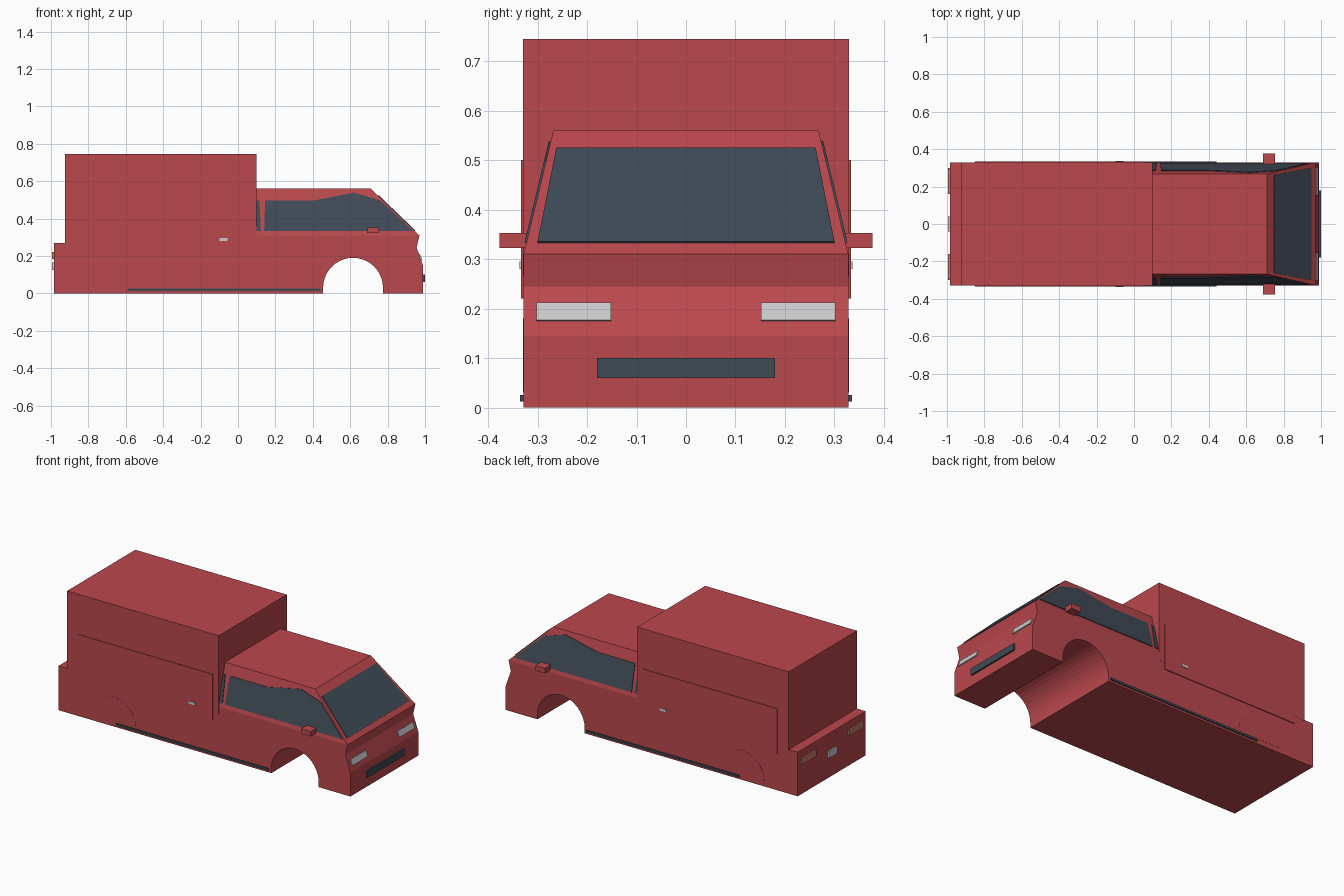
import bpy, bmesh, math
from mathutils import Vector

cube = bpy.data.objects.get("Cube")
if cube:
    bpy.data.objects.remove(cube, do_unlink=True)


def material(name, rgb):
    m = bpy.data.materials.new(name)
    m.use_nodes = True
    m.diffuse_color = (*rgb, 1)
    m.node_tree.nodes["Principled BSDF"].inputs["Base Color"].default_value = (*rgb, 1)
    return m


RED = material("red_paint", (0.5, 0.065, 0.075))
DARK = material("dark_glass", (0.05, 0.069, 0.093))
LIGHT = material("pale_grey", (0.6, 0.6, 0.6))
TAIL = material("tail_light_brown", (0.55, 0.21, 0.14))


def finish(name, bm, mat):
    bmesh.ops.recalc_face_normals(bm, faces=bm.faces)
    me = bpy.data.meshes.new(name)
    bm.to_mesh(me)
    bm.free()
    me.materials.append(mat)
    ob = bpy.data.objects.new(name, me)
    bpy.context.collection.objects.link(ob)
    return ob


def prism(name, points, offset, mat):
    """Extrude a flat polygon along an offset vector."""
    bm = bmesh.new()
    face = bm.faces.new([bm.verts.new(p) for p in points])
    ext = bmesh.ops.extrude_face_region(bm, geom=[face])["geom"]
    moved = [v for v in ext if isinstance(v, bmesh.types.BMVert)]
    bmesh.ops.translate(bm, verts=moved, vec=Vector(offset))
    return finish(name, bm, mat)


def box(name, x, y, z, mat):
    base = [(x[0], y[0], z[0]), (x[1], y[0], z[0]), (x[1], y[1], z[0]), (x[0], y[1], z[0])]
    return prism(name, base, (0, 0, z[1] - z[0]), mat)


HALF = 0.328        # half width of the body
BELT, ROOF = 0.31, 0.56
NOSE, BROW = 0.97, 0.71


def side_y(z):
    return HALF - 0.24 * (z - BELT)


def screen_x(z):
    return NOSE - (NOSE - BROW) * (z - BELT) / (ROOF - BELT)


def nose_x(z):
    return 0.99 - 0.35 * (z - 0.145)


# Lower body with the front wheel arch in its profile
arch = [(0.615 + 0.16 * math.cos(a), 0.03 + 0.16 * math.sin(a))
        for a in (math.pi * i / 20 for i in range(21))]
profile = [(-0.985, 0), (-0.985, 0.27), (0.06, 0.27), (0.06, BELT), (NOSE, BELT),
           (0.955, 0.245), (0.99, 0.145), (0.99, 0), (0.775, 0)] + arch + [(0.455, 0)]
prism("lower_body", [(x, -HALF, z) for x, z in profile], (0, 2 * HALF, 0), RED)

# Tapered cab
bm = bmesh.new()
rings = []
for z in (BELT, ROOF):
    w, f = side_y(z), screen_x(z)
    rings.append([bm.verts.new(p) for p in
                  ((0.06, -w, z), (f, -w, z), (f, w, z), (0.06, w, z))])
for ring in rings:
    bm.faces.new(ring)
for i in range(4):
    j = (i + 1) % 4
    bm.faces.new((rings[0][i], rings[0][j], rings[1][j], rings[1][i]))
finish("cab", bm, RED)

# Cargo box
box("cargo_box", (-0.925, 0.1), (-HALF - 0.001, HALF + 0.001), (0.265, 0.745), RED)

# Windscreen
screen_normal = Vector((ROOF - BELT, 0, NOSE - BROW)).normalized()
prism("windscreen", [(screen_x(z), y, z) for y, z in
                     ((-0.3, 0.333), (0.3, 0.333), (0.262, 0.523), (-0.262, 0.523))],
      screen_normal * 0.004, DARK)

# Front grille and rear number plate
box("grille", (0.985, 1.0), (-0.18, 0.18), (0.06, 0.1), DARK)
box("rear_plate", (-0.995, -0.98), (-0.04, 0.04), (0.125, 0.165), LIGHT)

# Parts on both sides
front_window = [(0.14, 0.333), (0.935, 0.333), (0.86, 0.405), (0.76, 0.497),
                (0.62, 0.538), (0.4, 0.495), (0.145, 0.495)]
rear_window = [(0.07, 0.333), (0.122, 0.333), (0.115, 0.495), (0.07, 0.495)]
skirt_arch = [(-0.61 + 0.15 * math.cos(a), 0.03 + 0.15 * math.sin(a))
              for a in (math.pi * i / 20 for i in range(21))]

for s, side in ((1, "left"), (-1, "right")):
    def span(a, b):
        return sorted((s * a, s * b))

    out = Vector((0, s, 0.24)).normalized() * 0.004
    for label, pts in (("front", front_window), ("rear", rear_window)):
        prism(f"{label}_side_window_{side}", [(x, s * side_y(z), z) for x, z in pts], out, DARK)

    box(f"side_panel_{side}", (-0.85, 0.06), span(0.32, 0.333), (0.22, 0.5), RED)
    box(f"door_handle_{side}", (-0.1, -0.055), span(0.33, 0.336), (0.28, 0.295), LIGHT)
    box(f"mirror_{side}", (0.69, 0.755), span(0.315, 0.377), (0.322, 0.353), RED)
    box(f"sill_trim_{side}", (-0.59, 0.44), span(0.325, 0.335), (0.012, 0.025), DARK)
    prism(f"rear_wheel_cover_{side}", [(x, s * HALF, z) for x, z in skirt_arch],
          (0, s * 0.001, 0), RED)
    prism(f"headlight_{side}", [(nose_x(z), s * y, z) for y, z in
                                ((0.152, 0.175), (0.302, 0.175), (0.302, 0.21), (0.152, 0.21))],
          (0.006, 0, 0.002), LIGHT)
    box(f"tail_light_{side}", (-0.995, -0.98), span(0.16, 0.3), (0.185, 0.22), TAIL)
